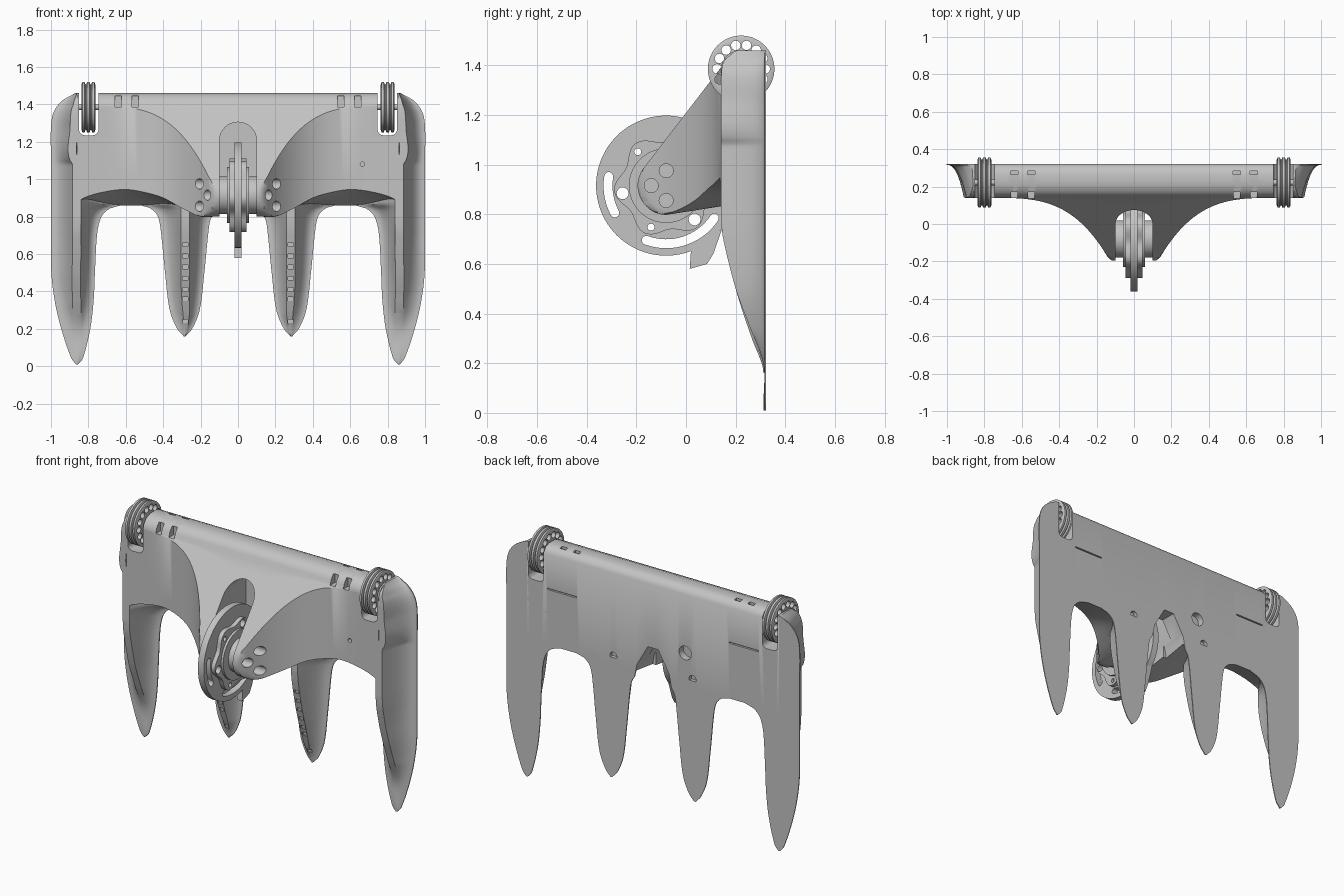
import bpy, bmesh
from math import sin, cos, pi, radians

if "Cube" in bpy.data.objects:
    bpy.data.objects.remove(bpy.data.objects["Cube"])

grey = bpy.data.materials.new("light_grey")
grey.use_nodes = True
COLOUR = (0.55, 0.55, 0.55, 1)
grey.diffuse_color = COLOUR
grey.node_tree.nodes["Principled BSDF"].inputs["Base Color"].default_value = COLOUR

BACK = 0.322            # plane of the flat back
HUB = (-0.08, 0.915)    # y, z of the drive hub
ROLLER = (0.222, 1.385)  # y, z of the top rollers


# ---------- helpers ----------
def loft(name, rings):
    """Skin a row of equal rings and cap both ends."""
    bm = bmesh.new()
    rows = [[bm.verts.new(p) for p in ring] for ring in rings]
    n = len(rows[0])
    for a, b in zip(rows, rows[1:]):
        for i in range(n):
            j = (i + 1) % n
            bm.faces.new((a[i], a[j], b[j], b[i]))
    bm.faces.new(rows[0])
    bm.faces.new(rows[-1])
    bmesh.ops.recalc_face_normals(bm, faces=bm.faces)
    mesh = bpy.data.meshes.new(name)
    bm.to_mesh(mesh)
    bm.free()
    obj = bpy.data.objects.new(name, mesh)
    bpy.context.collection.objects.link(obj)
    mesh.materials.append(grey)
    return obj


def prism(name, outline, axis, a, b):
    """Extrude an outline along x (outline is y, z) or y (outline is x, z)."""
    place = {"x": lambda t, p: (t, p[0], p[1]), "y": lambda t, p: (p[0], t, p[1])}[axis]
    return loft(name, [[place(t, p) for p in outline] for t in (a, b)])


def circle(c, r, n=32):
    return [(c[0] + r * cos(2 * pi * i / n), c[1] + r * sin(2 * pi * i / n)) for i in range(n)]


def arc(c, r, a, b, n=16):
    return [(c[0] + r * cos(radians(a + (b - a) * i / n)),
             c[1] + r * sin(radians(a + (b - a) * i / n))) for i in range(n + 1)]


def box(x0, x1, y0, y1, z0, z1):
    return prism("cutter", [(x0, z0), (x1, z0), (x1, z1), (x0, z1)], "y", y0, y1)


def activate(obj):
    bpy.ops.object.select_all(action="DESELECT")
    bpy.context.view_layer.objects.active = obj
    obj.select_set(True)


def cut(objs, cutters):
    for obj in objs:
        activate(obj)
        for c in cutters:
            mod = obj.modifiers.new("cut", "BOOLEAN")
            mod.operation, mod.solver, mod.object = "DIFFERENCE", "EXACT", c
            bpy.ops.object.modifier_apply(modifier=mod.name)
    for c in cutters:
        bpy.data.objects.remove(c)


def curve(table, t, k):
    """Smooth interpolation of column k of a table sorted on column 0."""
    i = max(j for j in range(len(table) - 1) if j == 0 or table[j][0] <= t)

    def slope(j):
        lo, hi = table[max(j - 1, 0)], table[min(j + 1, len(table) - 1)]
        return (hi[k] - lo[k]) / (hi[0] - lo[0])
    p, q = table[i], table[i + 1]
    h = q[0] - p[0]
    u = min(1, max(0, (t - p[0]) / h))
    return (p[k] * (1 + 2 * u) * (1 - u) ** 2 + slope(i) * h * u * (1 - u) ** 2
            + q[k] * u * u * (3 - 2 * u) + slope(i + 1) * h * u * u * (u - 1))


# ---------- body: side profile clipped by the flared plan, swept along x ----------
LOWER_EDGE = [(0.12, 0.80), (0.2, 0.80), (0.3, 0.845), (0.4, 0.9), (0.5, 0.93),
              (0.6, 0.945), (0.7, 0.935), (0.8, 0.91), (0.86, 0.88)]
NOSE = arc(HUB, 0.115, 142, 270, 12)
TOP = (0.14, 1.39)      # where the sloping front begins


def body_ring(x):
    ax = abs(x)
    plan = 0.14 - 0.335 * min(1, max(0, (0.78 - ax) / 0.65)) ** 3.4
    zf = curve(LOWER_EDGE, max(ax, 0.12), 1)
    crown = [(BACK, 0.86), (BACK, 1.42), (0.3, 1.45), (0.27, 1.46), (0.21, 1.46),
             (0.17, 1.445), (0.147, 1.415)]
    tangent_y, tangent_z = NOSE[0]
    end = max(plan, tangent_y)
    run = max(0.02, (TOP[0] - end) / (TOP[0] - tangent_y))
    front = [(TOP[0] + (end - TOP[0]) * i / 8, TOP[1] + (tangent_z - TOP[1]) * run * i / 8)
             for i in range(9)]
    squash = (tangent_z - zf) / (tangent_z - NOSE[-1][1])
    nose = [(max(y, plan), zf + (z - NOSE[-1][1]) * squash) for y, z in NOSE[1:]]
    y2, z2 = nose[-1]
    under = [(y2 + (BACK - y2) * i / 4, z2 + (0.86 - z2) * i / 4) for i in range(1, 4)]
    return [(x, y, z) for y, z in crown + front + nose + under]


body = loft("body", [body_ring(-0.86 + 0.02 * i) for i in range(87)])

# ---------- fingers: (height, inner edge, outer edge, front y) ----------
OUTER = [(0.01, 0.855, 0.865, 0.312), (0.04, 0.83, 0.89, 0.312), (0.2, 0.79, 0.945, 0.311),
         (0.35, 0.772, 0.98, 0.255), (0.5, 0.765, 0.998, 0.2), (0.7, 0.754, 1, 0.15),
         (0.78, 0.738, 1, 0.141), (0.82, 0.715, 1, 0.1405), (0.85, 0.67, 1, 0.1405),
         (0.865, 0.6, 1, 0.1405), (1.0, 0.6, 1, 0.1405), (1.1, 0.78, 1, 0.1405),
         (1.28, 0.78, 1, 0.1405), (1.36, 0.78, 0.985, 0.142), (1.42, 0.78, 0.94, 0.155),
         (1.46, 0.78, 0.87, 0.205)]
INNER = [(0.16, 0.28, 0.29, 0.312), (0.2, 0.245, 0.325, 0.305), (0.3, 0.205, 0.365, 0.265),
         (0.5, 0.18, 0.39, 0.2), (0.7, 0.16, 0.41, 0.155), (0.78, 0.148, 0.422, 0.145),
         (0.82, 0.125, 0.44, 0.145), (0.85, 0.09, 0.48, 0.145), (0.865, 0.08, 0.54, 0.15),
         (0.9, 0.08, 0.55, 0.16)]


def finger(name, table, ridge, side, steps):
    rings = []
    z0, z1 = table[0][0], table[-1][0]
    for i in range(steps + 1):
        z = z0 + (z1 - z0) * i / steps
        xi, xo, yf = (curve(table, z, k) for k in (1, 2, 3))
        w, edge = xo - xi, 0.316
        xa = max(ridge, xi + 0.33 * w)
        xb = xa + 0.045 * min(1, w / 0.2)
        power = 1.6 + 0.9 * min(1, z / 0.7)
        flare = [(s / 8, edge - (edge - yf) * (s / 8) ** power) for s in range(9)]
        ring = [(xi + (xa - xi) * s, y) for s, y in flare]
        ring += [(xo + (xb - xo) * s, y) for s, y in reversed(flare)]
        ring += [(xo, BACK), (xi, BACK)]
        rings.append([(side * x, y, z) for x, y in ring])
    return loft(name, rings)


outer, inner = [], []
for side, tag in ((1, "left"), (-1, "right")):
    outer.append(finger(tag + "_outer_finger", OUTER, 0.84, side, 120))
    inner.append(finger(tag + "_inner_finger", INNER, 0.26, side, 70))
    # grip notches down the ridge of the inner finger
    notches = []
    for z in (0.24, 0.36, 0.41, 0.47, 0.53, 0.59, 0.65):
        y = curve(INNER, z, 3)
        x = side * 0.283
        notches.append(box(x - 0.015, x + 0.015, y - 0.06, y + 0.012, z - 0.01, z + 0.01))
    cut(inner[-1:], notches)

# ---------- openings ----------
slot = [(-0.1, 0.5), (0.1, 0.5)] + arc((0, 1.205), 0.1, 0, 180)
notch = [(-0.15, 0.7), (0.15, 0.7), (0.11, 0.9), (0.035, 1.03), (-0.035, 1.03), (-0.11, 0.9)]
cut([body] + inner, [prism("cutter", slot, "y", -0.6, 0.22), prism("cutter", notch, "y", 0.15, 0.6)])

bays = []
for s in (-1, 1):
    c = s * 0.798
    bay = [(c + 0.052, 1.6), (c - 0.052, 1.6)]
    bay += arc((c - 0.022, 1.265), 0.03, 180, 270, 5) + arc((c + 0.022, 1.265), 0.03, 270, 360, 5)
    bays.append(prism("cutter", bay, "y", 0, 0.6))
cut([body] + outer, bays)

details = [prism("cutter", circle((0.665, 1.08), 0.012, 12), "y", 0.05, 0.17),
           prism("cutter", circle((-0.22, 1.06), 0.042), "y", 0.28, 0.4)]
for s in (-1, 1):
    for x in (0.55, 0.64):
        details.append(box(s * x - 0.018, s * x + 0.018, 0.1, 0.185, 1.385, 1.445))
        details.append(box(s * x - 0.02, s * x + 0.02, 0.264, 0.284, 1.42, 1.5))
    details.append(box(s * 0.62 - 0.1, s * 0.62 + 0.1, 0.31, 0.4, 1.2, 1.208))
    for x, z in ((0.27, 0.91), (0.69, 0.92)):
        details.append(prism("cutter", circle((s * x, z), 0.024, 20), "y", 0.3, 0.4))
    for c in ((-0.14, 0.915), (-0.08, 0.975), (-0.08, 0.855)):
        details.append(prism("cutter", circle(c, 0.028, 20), "x", s * 0.115, s * 0.3))
cut([body], details)

# ---------- drive disc between the lugs ----------
disc = prism("drive_disc", circle(HUB, 0.282, 96), "x", -0.02, 0.02)
windows = []
for a, b in ((171, 208), (250, 326)):
    start, end = arc(HUB, 0.234, a, b, 1)
    outline = arc(HUB, 0.252, a, b) + arc(end, 0.018, b, b + 180, 8)[1:-1]
    outline += arc(HUB, 0.216, b, a) + arc(start, 0.018, a + 180, a + 360, 8)[1:-1]
    windows.append(prism("cutter", outline, "x", -0.1, 0.1))
cut([disc], windows)
prism("disc_hook", [(0.02, 0.655), (0.015, 0.58), (0.085, 0.6), (0.11, 0.64), (0.145, 0.74),
                    (0.1, 0.71)], "x", -0.018, 0.018)

lobes = []
for i in range(96):
    a = 2 * pi * i / 96
    r = 0.193 + 0.017 * cos(6 * a - radians(35))
    lobes.append((HUB[0] + r * cos(a), HUB[1] + r * sin(a)))
star = prism("lobed_carrier", lobes, "x", -0.046, 0.046)
cut([star, disc], [prism("cutter", circle(c, 0.014 if i % 2 else 0.024, 20), "x", -0.2, 0.2)
                   for i, c in enumerate(arc(HUB, 0.178, -50, 250, 5))])
prism("inner_flange", circle(HUB, 0.15, 64), "x", -0.06, 0.06)
prism("hub", circle(HUB, 0.1, 48), "x", -0.105, 0.105)

# ---------- grooved top rollers ----------
PROFILE = [(0.037, 0.122), (0.032, 0.134), (0.02, 0.134), (0.016, 0.122), (0.011, 0.122), (0.007, 0.134)]
PROFILE = [(-x, r) for x, r in PROFILE] + PROFILE[::-1]
for s, tag in ((1, "left"), (-1, "right")):
    roller = loft(tag + "_roller", [[(s * 0.8 + x, y, z) for y, z in circle(ROLLER, r, 64)]
                                    for x, r in PROFILE])
    cut([roller], [prism("cutter", circle(c, 0.019, 20), "x", s * 0.7, s * 0.9)
                   for c in circle(ROLLER, 0.097, 14)])
    prism(tag + "_roller_axle", circle(ROLLER, 0.015, 20), "x", s * 0.7, s * 0.88)

# ---------- smooth shading with crisp edges ----------
for obj in bpy.context.collection.objects:
    if obj.type == "MESH" and grey.name in obj.data.materials:
        activate(obj)
        bpy.ops.object.shade_smooth_by_angle(angle=radians(38))
